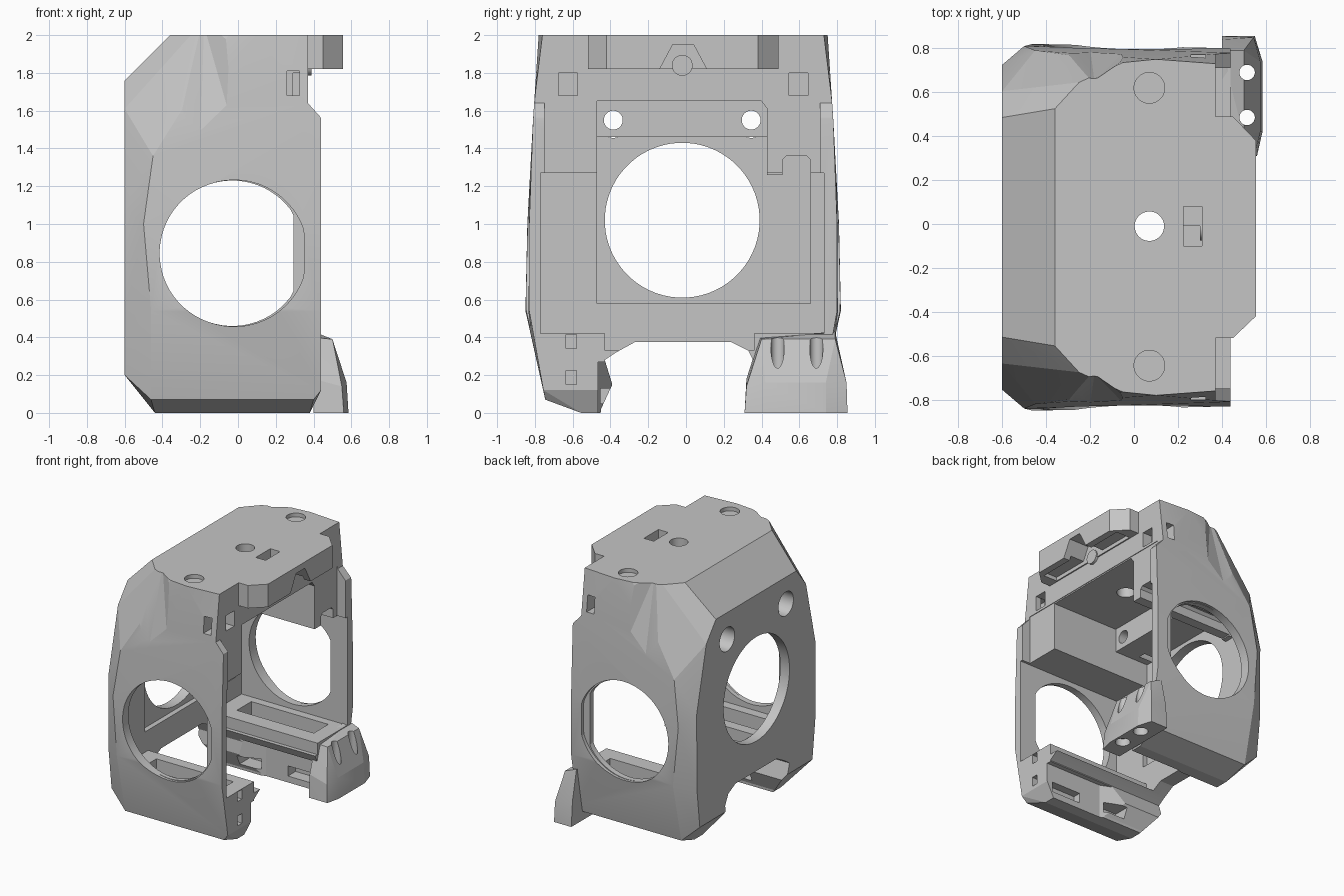
import bpy, bmesh, math

cube = bpy.data.objects.get("Cube")
if cube:
    bpy.data.objects.remove(cube, do_unlink=True)

grey = bpy.data.materials.new("plain_grey")
grey.use_nodes = True
COLOR = (0.56, 0.56, 0.56, 1)
grey.diffuse_color = COLOR
grey.node_tree.nodes["Principled BSDF"].inputs["Base Color"].default_value = COLOR


def new_object(name, bm):
    bmesh.ops.recalc_face_normals(bm, faces=bm.faces)
    mesh = bpy.data.meshes.new(name)
    bm.to_mesh(mesh)
    bm.free()
    mesh.materials.append(grey)
    obj = bpy.data.objects.new(name, mesh)
    bpy.context.collection.objects.link(obj)
    return obj


def hull(name, points):
    bm = bmesh.new()
    for p in points:
        bm.verts.new(p)
    res = bmesh.ops.convex_hull(bm, input=bm.verts)
    junk = {g for g in res["geom_interior"] + res["geom_unused"] if isinstance(g, bmesh.types.BMVert)}
    bmesh.ops.delete(bm, geom=list(junk), context="VERTS")
    return new_object(name, bm)


def prism(name, pts, axis, a, b):
    """Extrude a flat outline along an axis from a to b."""
    place = {"x": lambda u, v, w: (w, u, v),
             "y": lambda u, v, w: (u, w, v),
             "z": lambda u, v, w: (u, v, w)}[axis]
    bm = bmesh.new()
    low = [bm.verts.new(place(u, v, a)) for u, v in pts]
    high = [bm.verts.new(place(u, v, b)) for u, v in pts]
    bm.faces.new(low)
    bm.faces.new(high)
    n = len(pts)
    for i in range(n):
        bm.faces.new((low[i], low[(i + 1) % n], high[(i + 1) % n], high[i]))
    return new_object(name, bm)


def rect(u0, v0, u1, v1):
    return [(u0, v0), (u1, v0), (u1, v1), (u0, v1)]


def circle(u, v, r, limit=9, n=64):
    """Round outline, cut flat where u passes the limit."""
    pts = []
    for i in range(n):
        t = 2 * math.pi * (i + 0.5) / n
        p = (min(u + r * math.cos(t), limit), v + r * math.sin(t))
        if len(pts) > 1 and p[0] == limit == pts[-1][0] == pts[-2][0]:
            pts[-1] = p
        else:
            pts.append(p)
    return pts


def carve(obj, tool):
    mod = obj.modifiers.new("cut", "BOOLEAN")
    mod.operation = "DIFFERENCE"
    mod.solver = "EXACT"
    mod.object = tool
    bpy.context.view_layer.objects.active = obj
    bpy.ops.object.modifier_apply(modifier="cut")
    bpy.data.objects.remove(tool, do_unlink=True)


def cut(obj, pts, axis, a, b):
    carve(obj, prism("cutter", pts, axis, a, b))


# Faceted outer housing: x, half width, z
MID = -0.015
half = [(-.44, .54, 0), (.38, .54, 0), (-.46, .73, .07), (.40, .73, .07), (.44, .74, .12),
        (-.6, .70, .2), (-.6, .735, .5), (-.46, .835, .54), (.44, .815, .54),
        (-.6, .74, 1.1), (-.5, .825, 1.0), (.44, .815, 1.0), (-.6, .62, 1.61),
        (-.45, .805, 1.36), (.44, .795, 1.55), (-.6, .50, 1.76), (-.36, .54, 2),
        (-.25, .66, 2), (-.05, .75, 2), (.10, .765, 2), (.37, .745, 2)]
shell = hull("outer_housing", [(x, MID + s * w, z) for x, w, z in half for s in (-1, 1)])

# Shallow valley down each upper flank
valley = [(-.18, .665, 2.05), (-.2, .815, 1.42), (-.02, .775, 2.05), (-.30, .68, 2.05),
          (0, .85, 1.42), (-.45, .85, 1.42), (-.2, .95, 1.7)]
for s in (-1, 1):
    carve(shell, hull("cutter", [(x, MID + s * w, z) for x, w, z in valley]))

# Stepped upper front edge
cut(shell, [(.46, 1.54), (.37, 1.64), (.37, 2.1), (.8, 2.1), (.8, 1.54)], "y", -1, 1)
# Main bay, recessed rear panel and upper bay
cut(shell, rect(-.77, .42, .73, 1.27), "x", -.48, 1)
cut(shell, [(-.47, .58), (.66, .58), (.66, 1.34), (.64, 1.36), (.53, 1.36), (.51, 1.34),
            (.51, 1.26), (.43, 1.26), (.43, 1.46), (-.47, 1.46)], "x", -.52, 1)
cut(shell, [(-.47, 1.4), (.43, 1.4), (.43, 1.61), (.40, 1.65), (-.47, 1.65)], "x", -.22, 1)
cut(shell, rect(-.75, 1.25, .71, 1.66), "x", .365, 1)
# Open underside between the two lower ducts
cut(shell, rect(-.43, .33, .36, .5), "x", -.48, 1)
cut(shell, [(-.46, -.1), (-.45, .02), (-.39, .15), (-.43, .28), (-.37, .32), (-.27, .375),
            (.24, .375), (.33, .33), (.37, .25), (.36, .15), (.42, .02), (.43, -.1)], "x", -1, 1)
# Rear fan opening and bolt holes
cut(shell, circle(-.02, 1.02, .41), "x", -1, -.4)
for y in (-.385, .345):
    cut(shell, circle(y, 1.55, .05, n=32), "x", -1, 1)
    cut(shell, circle(y, 1.55, .094, n=32), "x", -1, -.4)
# Side openings with a flat front edge
for s in (-1, 1):
    y0, y1 = sorted((s * .6, s * 1.0))
    cut(shell, circle(-.03, .845, .385, .295), "y", y0, y1)
    y0, y1 = sorted((MID + s * .79, s * 1.0))
    cut(shell, circle(-.02, .845, .388, .35), "y", y0, y1)
    # Corner windows near the top
    y0, y1 = sorted((MID + s * .66, s * 1.0))
    cut(shell, rect(.26, 1.68, .325, 1.81), "y", y0, y1)
    y = MID + s * .61
    cut(shell, rect(y - .05, 1.68, y + .05, 1.8), "x", .29, 1)
    # Trough, set-back lower face and air slots of the lower ducts
    y0, y1 = sorted((MID + s * .5, MID + s * .68))
    cut(shell, rect(-.35, y0, .32, y1), "z", .30, .5)
    near, far = MID + s * .36, MID + s * .45
    cut(shell, [(-.28, near), (-.06, far), (.7, far), (.7, near)], "z", -.1, .27)
    y0, y1 = sorted((s * .3, s * .53))
    for x, w in (-.18, .09), (.26, .13):
        cut(shell, rect(x - w, .05, x + w, .13), "y", y0, y1)
# Small sockets in the end of the right duct
for z in (.19, .38):
    cut(shell, rect(-.635, z - .04, -.58, z + .035), "x", .38, 1)
# Top holes: through bore, two shallow seats, stepped slot
cut(shell, circle(.07, -.01, .067, n=40), "z", 1.5, 2.1)
for y in (-.645, .62):
    cut(shell, circle(.07, y, .07, n=40), "z", 1.97, 2.1)
cut(shell, rect(.225, -.1, .31, .08), "z", 1.9, 2.1)
cut(shell, rect(.225, -.1, .31, -.01), "z", 1.8, 2.1)

# Chamfered front overhang with a trapezoid notch
brow = prism("front_overhang", [(.36, -.52), (.45, -.52), (.555, -.42), (.555, .38),
                                (.45, .49), (.36, .49)], "z", 1.82, 2)
cut(brow, [(-.15, 1.8), (-.07, 1.95), (.04, 1.95), (.12, 1.8)], "x", .38, 1)
cut(brow, rect(-.43, 1.7, .40, 1.85), "x", .38, .5)
peg = prism("overhang_peg", circle(-.02, 1.84, .055, n=32), "x", .3, .39)

# Left nozzle foot, tapered, with two vertical bores
foot = hull("nozzle_foot", [(.40, .31, 0), (.56, .31, 0), (.585, .42, 0), (.585, .74, 0),
                            (.55, .855, 0), (.40, .855, 0), (.40, .32, .18), (.55, .32, .14),
                            (.575, .42, .16), (.575, .74, .16), (.545, .85, .16), (.40, .84, .2),
                            (.40, .39, .4), (.50, .40, .39), (.50, .79, .39), (.40, .79, .43)])
for y in (.485, .69):
    cut(foot, circle(.515, y, .035, n=32), "z", -1, 1)
    cut(foot, circle(.515, y, .055, n=32), "z", -1, .06)

# Crisp edges, smooth bores
for obj in (shell, brow, peg, foot):
    bpy.ops.object.select_all(action="DESELECT")
    obj.select_set(True)
    bpy.context.view_layer.objects.active = obj
    bpy.ops.object.shade_smooth_by_angle(angle=math.radians(13))
